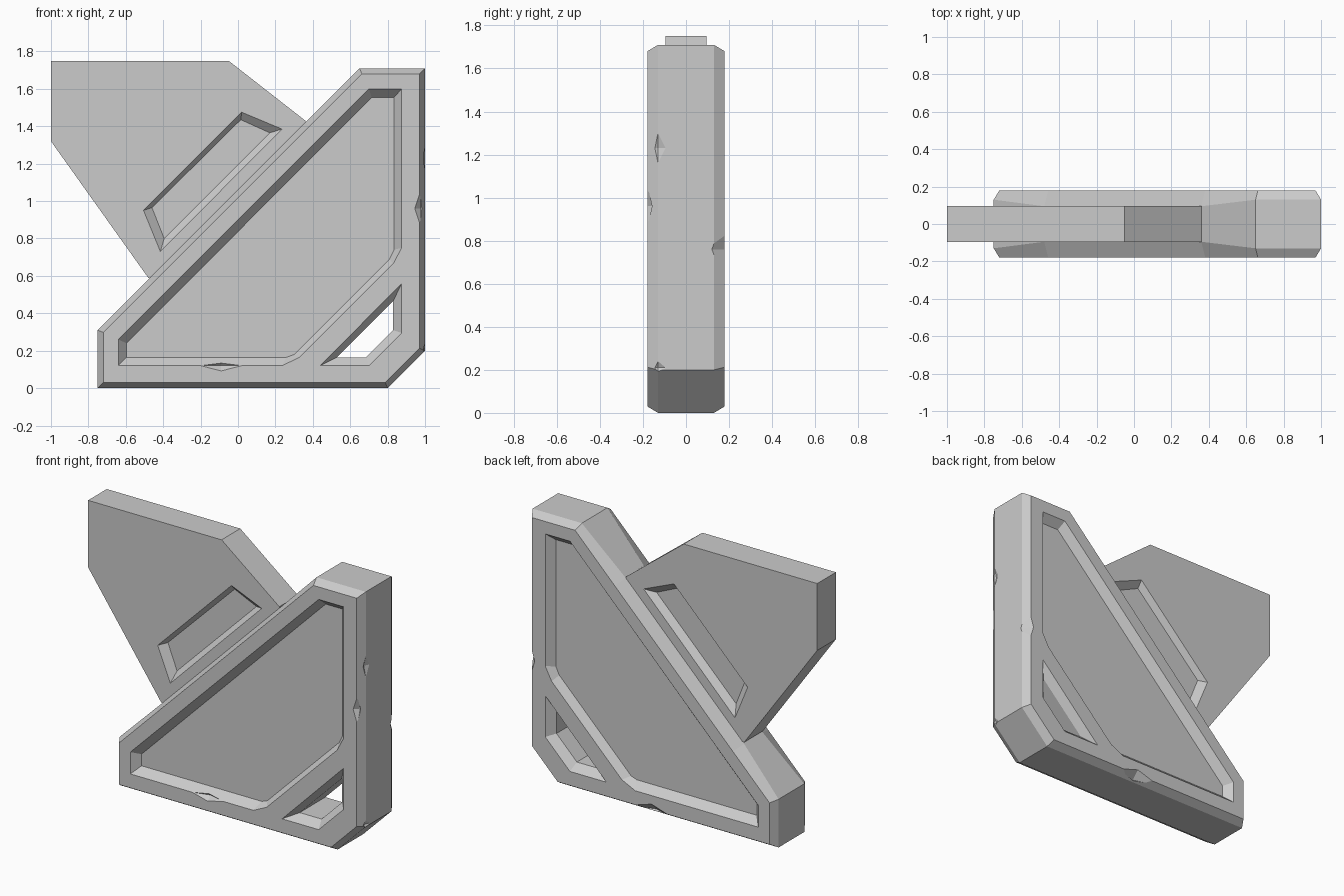
import bpy
import bmesh
from mathutils import Vector, Matrix

cube = bpy.data.objects.get("Cube")
if cube:
    bpy.data.objects.remove(cube, do_unlink=True)

grey = bpy.data.materials.new("plain grey")
grey.use_nodes = True
colour = (0.6, 0.6, 0.6, 1)
grey.diffuse_color = colour
grey.node_tree.nodes["Principled BSDF"].inputs["Base Color"].default_value = colour


def finish(name, bm):
    bmesh.ops.recalc_face_normals(bm, faces=bm.faces)
    mesh = bpy.data.meshes.new(name)
    bm.to_mesh(mesh)
    bm.free()
    mesh.materials.append(grey)
    obj = bpy.data.objects.new(name, mesh)
    bpy.context.collection.objects.link(obj)
    return obj


def loft(name, rings):
    """Skin rings of (x, y, z) points and cap both ends."""
    bm = bmesh.new()
    loops = [[bm.verts.new(p) for p in ring] for ring in rings]
    n = len(loops[0])
    for a, b in zip(loops, loops[1:]):
        for i in range(n):
            j = (i + 1) % n
            bm.faces.new((a[i], a[j], b[j], b[i]))
    bm.faces.new(loops[0])
    bm.faces.new(loops[-1])
    return finish(name, bm)


def at(points, y):
    return [(x, y, z) for x, z in points]


def inset(points, d):
    """Mitred inset of a counter-clockwise outline."""
    result = []
    for i, p in enumerate(points):
        p = Vector(p)
        u = (p - Vector(points[i - 1])).normalized()
        v = (Vector(points[(i + 1) % len(points)]) - p).normalized()
        nu, nv = Vector((-u.y, u.x)), Vector((-v.y, v.x))
        result.append(p + (nu + nv) * d / (1 + nu.dot(nv)))
    return result


def cut(target, cutters):
    """Subtract each cutter and bake the result."""
    for cutter in cutters:
        cutter.hide_render = True
        mod = target.modifiers.new("cut", "BOOLEAN")
        mod.operation = "DIFFERENCE"
        mod.solver = "EXACT"
        mod.object = cutter
    graph = bpy.context.evaluated_depsgraph_get()
    baked = bpy.data.meshes.new_from_object(target.evaluated_get(graph))
    target.modifiers.clear()
    target.data = baked
    for cutter in cutters:
        bpy.data.objects.remove(cutter, do_unlink=True)


def pocket(name, rim, floor, face, depth, side):
    """Sloped pocket cutter for the front (-1) or back (+1) face."""
    return loft(name, [at(rim, side * (face + 0.1)), at(rim, side * face),
                       at(floor, side * (face - depth))])


def nick(centre, size):
    bm = bmesh.new()
    bmesh.ops.create_uvsphere(bm, u_segments=4, v_segments=2, radius=1)
    bmesh.ops.transform(bm, verts=bm.verts,
                        matrix=Matrix.Translation(centre) @ Matrix.Diagonal((*size, 1)))
    return finish("nick_cutter", bm)


# Chamfered triangular frame, its long crest narrowing to the plate
HALF, CREST, PLATE = 0.18, 0.13, 0.095
outline = [(-0.75, 0), (0.8, 0), (1, 0.2), (1, 1.71), (0.65, 1.71),
           (0.36, 1.42), (-0.48, 0.58), (-0.75, 0.31)]
crest = [PLATE if i in (5, 6) else CREST for i in range(len(outline))]
face = inset(outline, 0.03)
frame = loft("triangular_frame", [
    at(face, -HALF),
    [(x, -c, z) for (x, z), c in zip(outline, crest)],
    [(x, c, z) for (x, z), c in zip(outline, crest)],
    at(face, HALF)])

# Large sloped pockets on both faces
rim = [(-0.64, 0.12), (0.235, 0.12), (0.33, 0.165), (0.83, 0.665),
       (0.875, 0.75), (0.875, 1.6), (0.7, 1.6), (-0.64, 0.26)]
floor = [(-0.595, 0.165), (0.26, 0.165), (0.3, 0.18), (0.81, 0.69),
         (0.835, 0.74), (0.835, 1.555), (0.715, 1.555), (-0.595, 0.24)]
cutters = [pocket("pocket_cutter", rim, floor, HALF, 0.05, s) for s in (-1, 1)]

# Corner opening, narrowed by slopes from both faces
hole = [(0.44, 0.12), (0.7, 0.12), (0.875, 0.295), (0.875, 0.56)]
throat = [(0.53, 0.165), (0.685, 0.165), (0.83, 0.31), (0.83, 0.465)]
cutters.append(loft("opening_cutter", [
    at(hole, -0.3), at(hole, -HALF), at(throat, -0.13),
    at(throat, 0.13), at(hole, HALF), at(hole, 0.3)]))

# Worn nicks along the edges
cutters += [
    nick((-0.09, -HALF, 0.12), (0.11, 0.03, 0.028)),
    nick((0.12, HALF, 0.015), (0.16, 0.05, 0.05)),
    nick((1, HALF, 0.76), (0.05, 0.06, 0.16)),
    nick((0.975, -HALF, 0.96), (0.03, 0.03, 0.09)),
    nick((1, -0.13, 1.23), (0.015, 0.035, 0.07)),
    nick((1, -0.13, 0.21), (0.015, 0.035, 0.03)),
]
cut(frame, cutters)

# Flat plate rising from the long edge, with a slanted pocket each side
plate_outline = [(-1, 1.32), (-0.48, 0.59), (-0.4, 0.6), (0.36, 1.36),
                 (0.36, 1.43), (-0.05, 1.75), (-1, 1.75)]
plate = loft("upper_plate", [at(plate_outline, -PLATE), at(plate_outline, PLATE)])
slot_rim = [(-0.505, 0.95), (-0.415, 0.73), (0.235, 1.385), (0.02, 1.475)]
slot_floor = [(-0.46, 0.965), (-0.395, 0.8), (0.17, 1.365), (0.015, 1.435)]
cut(plate, [pocket("slot_cutter", slot_rim, slot_floor, PLATE, 0.04, s) for s in (-1, 1)])
